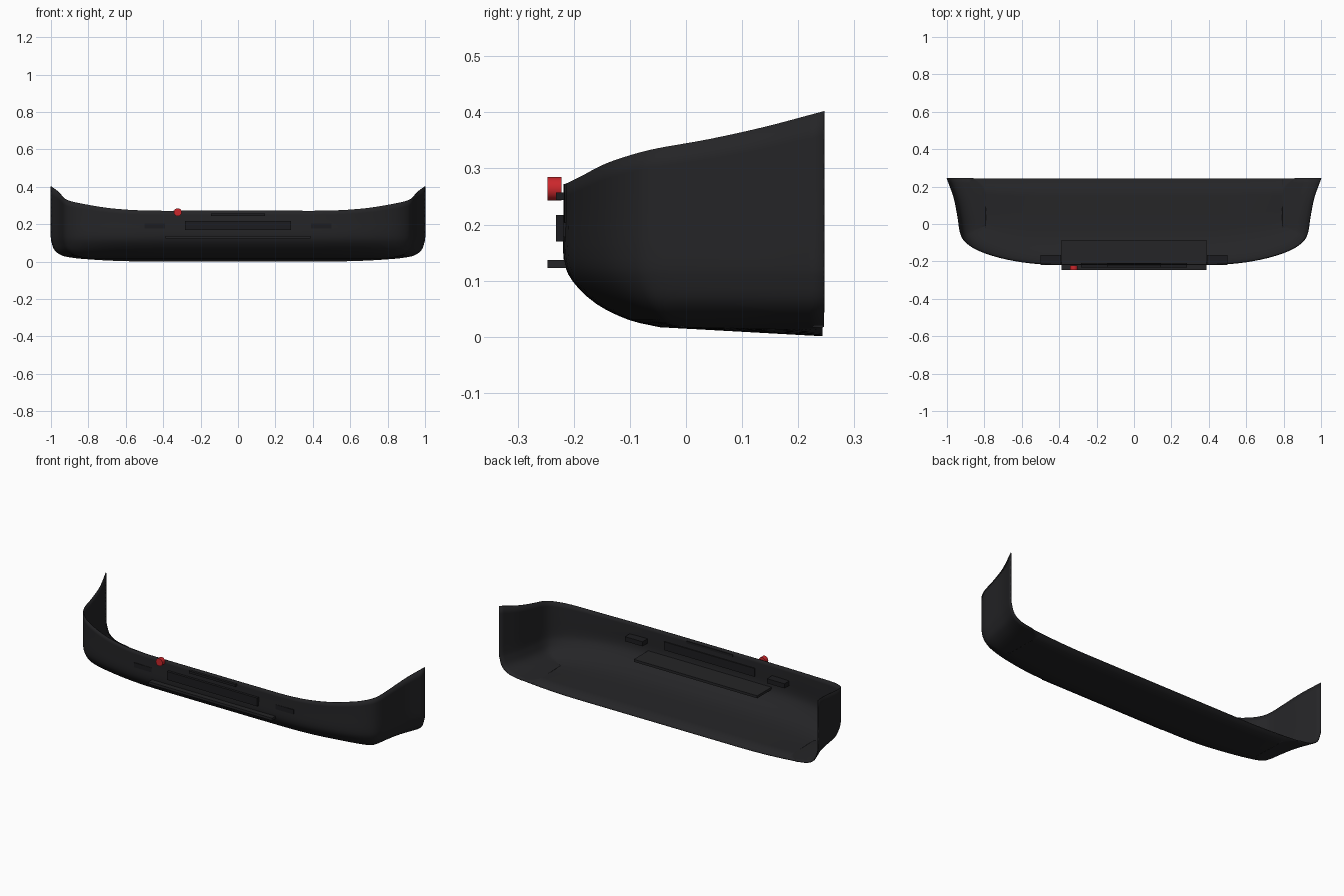
import bpy, bmesh
from mathutils import Vector

if "Cube" in bpy.data.objects:
    bpy.data.objects.remove(bpy.data.objects["Cube"])


def material(name, rgb):
    m = bpy.data.materials.new(name)
    m.diffuse_color = (*rgb, 1)
    m.use_nodes = True
    m.node_tree.nodes["Principled BSDF"].inputs["Base Color"].default_value = m.diffuse_color
    return m


BLACK = material("dark_plastic", (0.018, 0.018, 0.02))
TRIM = material("trim_black", (0.012, 0.012, 0.014))
RED = material("red_cap", (0.6, 0.02, 0.025))


def smooth_path(pts, steps):
    """Catmull-Rom resampling of a list of vectors."""
    pts = [Vector(p) for p in pts]
    ext = [2 * pts[0] - pts[1]] + pts + [2 * pts[-1] - pts[-2]]
    out = []
    for a, b, c, d in zip(ext, ext[1:], ext[2:], ext[3:]):
        for i in range(steps):
            t = i / steps
            out.append(0.5 * (2 * b + (c - a) * t + (2 * a - 5 * b + 4 * c - d) * t * t
                              + (3 * b - a - 3 * c + d) * t ** 3))
    return out + [pts[-1]]


# Plan outline, half: x, y, rim height, and inward lean of side (x) and front (y)
STATIONS = [
    ((0, -0.216, 0.272), (0, 1)),
    ((0.25, -0.216, 0.272), (0, 1)),
    ((0.5, -0.212, 0.273), (0.02, 1)),
    ((0.68, -0.187, 0.285), (0.2, 0.95)),
    ((0.82, -0.145, 0.307), (0.5, 0.75)),
    ((0.895, -0.1, 0.323), (0.75, 0.5)),
    ((0.927, -0.05, 0.336), (0.95, 0.25)),
    ((0.942, 0.04, 0.352), (1, 0.1)),
    ((0.962, 0.14, 0.374), (1, 0.03)),
    ((1.0, 0.246, 0.402), (1, 0)),
]
# Lower curve: side inset, front inset, height
LOWER = [(0, 0, 0.14), (0.006, 0.016, 0.1), (0.022, 0.058, 0.06),
         (0.065, 0.115, 0.032), (0.14, 0.17, 0.019)]
outline = smooth_path([s[0] for s in STATIONS], 4)
lean = smooth_path([(*s[1], 0) for s in STATIONS], 4)

# Bumper shell: swept wall with rounded base and flat floor
bm = bmesh.new()
grid = []
for p, w in zip(outline, lean):
    col = [(p.x, p.y, p.z), (p.x, p.y, (p.z + 0.14) / 2)]
    col += [(p.x - w.x * sx, p.y + w.y * sy, z) for sx, sy, z in LOWER]
    col = smooth_path(col, 3)
    x = max(col[-1].x, 0)
    rear = Vector((x, 0.243, 0.003 + 0.016 * max(0, (x - 0.5) / 0.36) ** 2))
    col += [col[-1].lerp(rear, t) for t in (0.33, 0.66, 1)]
    grid.append([bm.verts.new(v) for v in col])
for a, b in zip(grid, grid[1:]):
    for i in range(len(a) - 1):
        bm.faces.new((a[i], a[i + 1], b[i + 1], b[i]))
bmesh.ops.remove_doubles(bm, verts=bm.verts, dist=0.0005)
for f in bm.faces:
    f.smooth = True
me = bpy.data.meshes.new("bumper_shell")
bm.to_mesh(me)
bm.free()
shell = bpy.data.objects.new("bumper_shell", me)
bpy.context.collection.objects.link(shell)
me.materials.append(BLACK)
mir = shell.modifiers.new("mirror", 'MIRROR')
mir.merge_threshold = 0.001
sol = shell.modifiers.new("thickness", 'SOLIDIFY')
sol.thickness = 0.004
sol.offset = 0


def box(name, x, y, z, mat):
    """Box from (min, max) ranges."""
    bpy.ops.mesh.primitive_cube_add(size=1, location=[sum(r) / 2 for r in (x, y, z)])
    o = bpy.context.object
    o.name = name
    o.scale = [r[1] - r[0] for r in (x, y, z)]
    o.data.materials.append(mat)


# Lower splitter, grille and upper slot
box("lower_splitter", (-0.387, 0.387), (-0.247, -0.085), (0.123, 0.137), BLACK)
box("grille_panel", (-0.283, 0.283), (-0.232, -0.208), (0.17, 0.217), TRIM)
box("upper_slot", (-0.145, 0.145), (-0.232, -0.21), (0.244, 0.257), TRIM)
# Lamp pockets
for side, s in (("left", -1), ("right", 1)):
    box(side + "_lamp_pocket", sorted((s * 0.39, s * 0.5)), (-0.219, -0.167),
        (0.178, 0.204), TRIM)

# Red tow point cap
bpy.ops.mesh.primitive_cylinder_add(vertices=32, radius=0.021, depth=0.025,
                                    location=(-0.322, -0.2345, 0.264),
                                    rotation=(1.5708, 0, 0))
cap = bpy.context.object
cap.name = "tow_cap"
cap.data.materials.append(RED)
bpy.ops.object.shade_smooth_by_angle()
